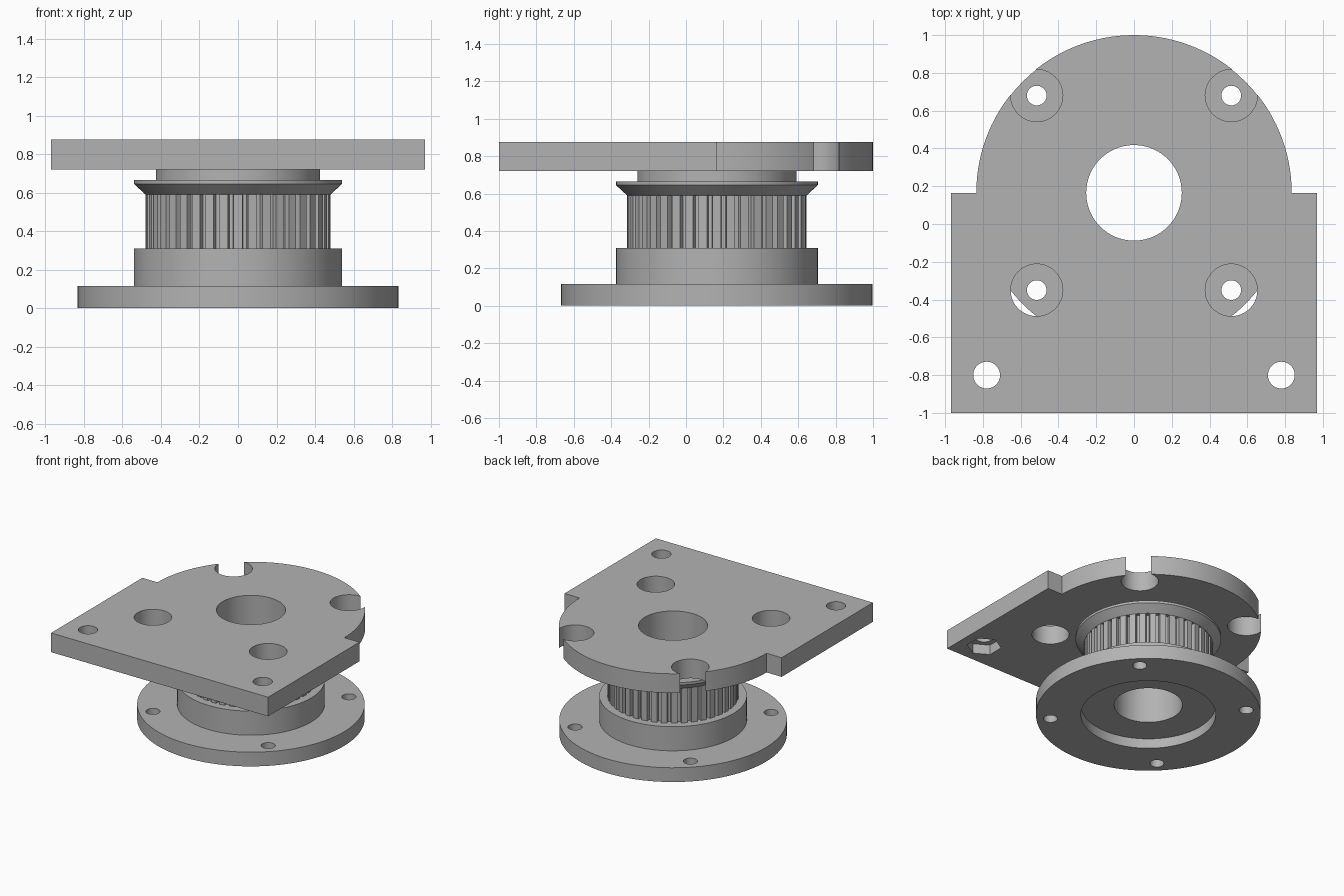
import bpy, bmesh
from math import pi, cos, sin, radians

if "Cube" in bpy.data.objects:
    bpy.data.objects.remove(bpy.data.objects["Cube"], do_unlink=True)

CY = 0.165          # y of the pulley axis
BORE = 0.253
BOLT = 0.515        # bolt square half spacing

grey = bpy.data.materials.new("plain grey")
grey.use_nodes = True
COLOUR = (0.45, 0.45, 0.45, 1)
grey.diffuse_color = COLOUR
grey.node_tree.nodes["Principled BSDF"].inputs["Base Color"].default_value = COLOUR


def finish(bm, name):
    bmesh.ops.recalc_face_normals(bm, faces=bm.faces)
    mesh = bpy.data.meshes.new(name)
    bm.to_mesh(mesh)
    bm.free()
    mesh.materials.append(grey)
    ob = bpy.data.objects.new(name, mesh)
    bpy.context.collection.objects.link(ob)
    return ob


def arc(x, y, r, n, start=0, sweep=2 * pi):
    return [(x + r * cos(start + sweep * i / n), y + r * sin(start + sweep * i / n))
            for i in range(n)]


def prism(name, outline, z0, z1):
    bm = bmesh.new()
    base = bm.faces.new([bm.verts.new((x, y, z0)) for x, y in outline])
    ext = bmesh.ops.extrude_face_region(bm, geom=[base], use_keep_orig=True)
    tops = [g for g in ext["geom"] if isinstance(g, bmesh.types.BMVert)]
    bmesh.ops.translate(bm, verts=tops, vec=(0, 0, z1 - z0))
    return finish(bm, name)


def lathe(name, profile, steps=96):
    """Revolve a closed (radius, z) section about the pulley axis."""
    bm = bmesh.new()
    vs = [bm.verts.new((r, CY, z)) for r, z in profile]
    es = [bm.edges.new((vs[i - 1], vs[i])) for i in range(len(vs))]
    bmesh.ops.spin(bm, geom=vs + es, cent=(0, CY, 0), axis=(0, 0, 1),
                   angle=2 * pi, steps=steps)
    bmesh.ops.remove_doubles(bm, verts=bm.verts, dist=1e-4)
    return finish(bm, name)


def cut(ob, cutters):
    bpy.context.view_layer.objects.active = ob
    for c in cutters:
        c.hide_render = True
        mod = ob.modifiers.new("cut", "BOOLEAN")
        mod.operation = "DIFFERENCE"
        mod.solver = "EXACT"
        mod.object = c
        bpy.ops.object.modifier_apply(modifier=mod.name)
        bpy.data.objects.remove(c, do_unlink=True)


def drill(x, y, r, z0, z1, n=48):
    return prism("hole_cutter", arc(x, y, r, n), z0, z1)


corners = [(sx * BOLT, CY + sy * BOLT) for sx in (-1, 1) for sy in (-1, 1)]

# Bottom flange with underside recess and four bolt holes
flange = lathe("bottom_flange", [(BORE, 0.08), (0.5, 0.08), (0.5, 0), (0.833, 0),
                                 (0.833, 0.115), (BORE, 0.115)])
cut(flange, [drill(x, y, 0.052, -0.1, 0.3) for x, y in corners])

# Pulley hub
hub = lathe("pulley_hub", [(BORE, 0.115), (0.54, 0.115), (0.54, 0.31), (BORE, 0.31)])

# Toothed ring: flat tips and narrow grooves
TEETH = 40
outline = []
for i in range(TEETH):
    for frac, r in ((-0.3, 0.48), (0.3, 0.48), (0.36, 0.45), (0.64, 0.45)):
        a = 2 * pi * (i + frac) / TEETH
        outline.append((r * cos(a), CY + r * sin(a)))
teeth = prism("toothed_ring", outline, 0.31, 0.59)
cut(teeth, [drill(0, CY, BORE, 0.2, 0.7, 96)])

# Flared belt rim and the boss above it
rim = lathe("belt_rim", [(BORE, 0.59), (0.48, 0.59), (0.54, 0.645),
                         (0.54, 0.665), (BORE, 0.665)])
boss = lathe("top_boss", [(BORE, 0.665), (0.425, 0.665), (0.425, 0.72), (BORE, 0.72)])

# Mounting plate: square front, rounded back
shape = [(-0.97, CY), (-0.97, -1), (0.97, -1), (0.97, CY)]
shape += arc(0, CY, 0.835, 64, 0, pi) + [(-0.835, CY)]
plate = prism("mounting_plate", shape, 0.72, 0.875)
holes = [drill(0, CY, BORE, 0.6, 1, 96)]
holes += [drill(x, y, 0.138, 0.6, 1) for x, y in corners]
for sx in (-1, 1):
    holes.append(drill(sx * 0.78, -0.8, 0.071, 0.6, 1))
    # Hexagonal nut pocket underneath
    holes.append(prism("nut_cutter", arc(sx * 0.78, -0.8, 0.128, 6, pi / 2), 0.6, 0.8))
cut(plate, holes)

# Smooth round walls, crisp edges
for ob in (flange, hub, teeth, rim, boss, plate):
    bpy.ops.object.select_all(action="DESELECT")
    ob.select_set(True)
    bpy.context.view_layer.objects.active = ob
    bpy.ops.object.shade_smooth_by_angle(angle=radians(20))
